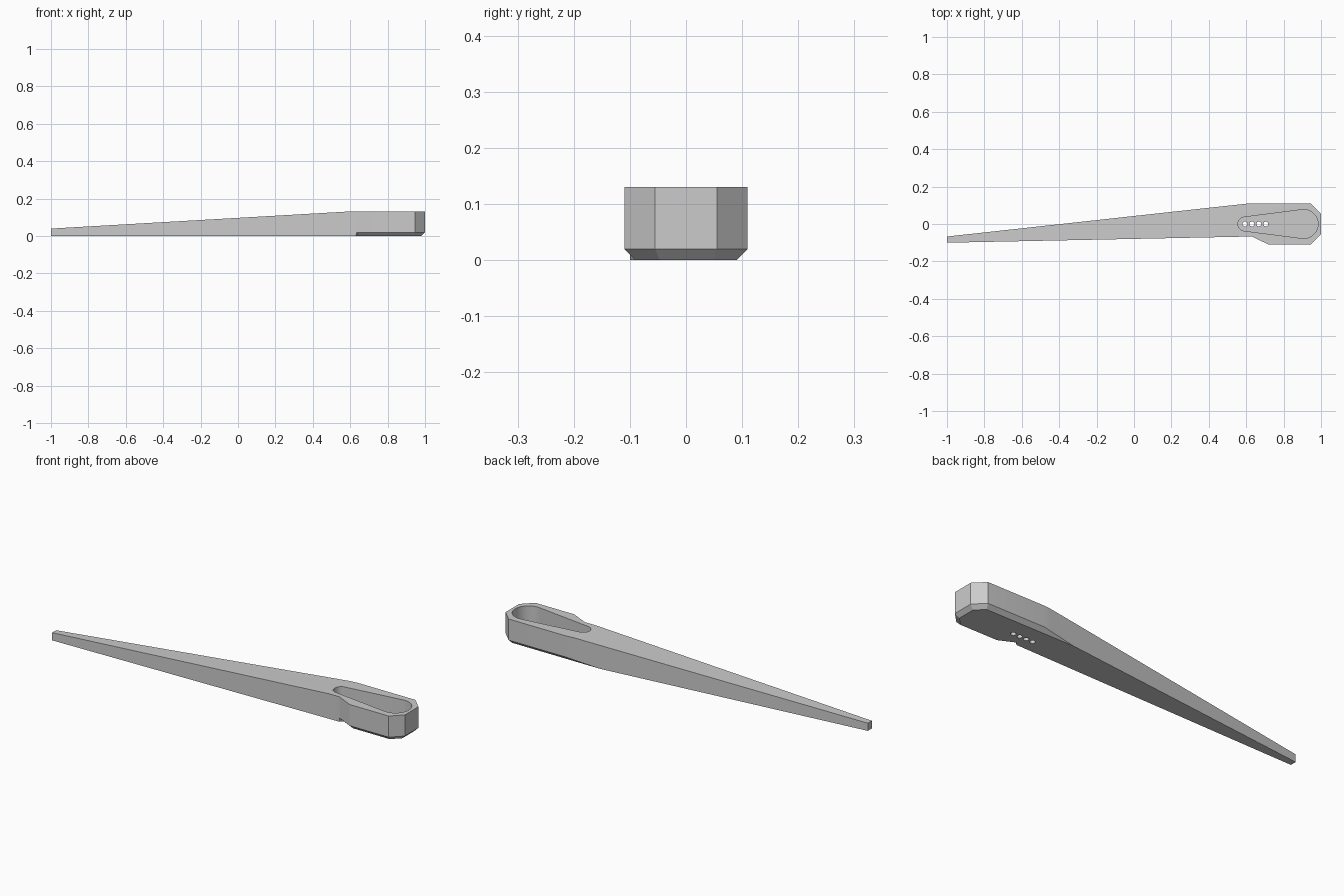
import bpy, bmesh, math
from mathutils import Vector

cube = bpy.data.objects.get("Cube")
if cube:
    bpy.data.objects.remove(cube)

grey = bpy.data.materials.new("plain_grey")
grey.use_nodes = True
colour = (0.6, 0.6, 0.6, 1)
grey.diffuse_color = colour
grey.node_tree.nodes["Principled BSDF"].inputs["Base Color"].default_value = colour

CREASE, TOP, CHAMFER = 0.57, 0.13, 0.02


def make_object(name, bm):
    bmesh.ops.recalc_face_normals(bm, faces=bm.faces)
    mesh = bpy.data.meshes.new(name)
    bm.to_mesh(mesh)
    bm.free()
    mesh.materials.append(grey)
    obj = bpy.data.objects.new(name, mesh)
    bpy.context.collection.objects.link(obj)
    return obj


def prism(name, outline, z0, z1):
    bm = bmesh.new()
    face = bm.faces.new([bm.verts.new((x, y, z0)) for x, y in outline])
    side = bmesh.ops.extrude_face_region(bm, geom=[face])
    verts = [v for v in side["geom"] if isinstance(v, bmesh.types.BMVert)]
    bmesh.ops.translate(bm, verts=verts, vec=(0, 0, z1 - z0))
    return make_object(name, bm)


def arc(cx, radius, start, end, steps):
    angles = [start + (end - start) * i / steps for i in range(steps + 1)]
    return [(cx + radius * math.cos(a), radius * math.sin(a)) for a in angles]


def top_height(x):
    return TOP if x >= CREASE else 0.04 + (TOP - 0.04) * (x + 1) / (CREASE + 1)


# Outline: wall position, then the bottom edge position and the chamfer height
outline = [
    ((-1, -0.1), (-1, -0.1), 0),
    ((CREASE, -0.068), (CREASE, -0.068), 0),
    ((0.63, -0.067), (0.63, -0.067), 0),
    ((0.634, -0.069), (0.645, -0.051), CHAMFER),
    ((0.72, -0.11), (0.725, -0.09), CHAMFER),
    ((0.945, -0.11), (0.937, -0.09), CHAMFER),
    ((1, -0.055), (0.98, -0.047), CHAMFER),
    ((1, 0.055), (0.98, 0.047), CHAMFER),
    ((0.945, 0.11), (0.937, 0.09), CHAMFER),
    ((0.615, 0.11), (0.615, 0.09), CHAMFER),
    ((CREASE, 0.105), (CREASE, 0.09), 0.015),
    ((0.43, 0.09), (0.43, 0.09), 0),
    ((-1, -0.067), (-1, -0.067), 0),
]

# Tapered arm with a chamfered head
bm = bmesh.new()
low, mid, high = [], [], []
for wall, foot, rise in outline:
    low.append(bm.verts.new((*foot, 0)))
    mid.append(bm.verts.new((*wall, rise)) if rise else low[-1])
    high.append(bm.verts.new((*wall, top_height(wall[0]))))
bm.faces.new(low)
bm.faces.new([v for v in high if v.co.x < CREASE + 0.001])
bm.faces.new([v for v in high if v.co.x > CREASE - 0.001])
count = len(outline)
for i in range(count):
    j = (i + 1) % count
    bm.faces.new([mid[i], mid[j], high[j], high[i]])
    band = list(dict.fromkeys([low[i], low[j], mid[j], mid[i]]))
    if len(band) > 2:
        bm.faces.new(band)
arm = make_object("tapered_arm", bm)

# Teardrop pocket and the row of small drilled holes
r_small, r_big, x_small, x_big = 0.037, 0.077, 0.593, 0.907
tangent = math.acos((r_small - r_big) / (x_big - x_small))
teardrop = (arc(x_big, r_big, -tangent, tangent, 32)
            + arc(x_small, r_small, tangent, 2 * math.pi - tangent, 24))
cutters = [prism("pocket_cutter", teardrop, 0.03, 0.2)]
for i in range(4):
    hole = arc(0.593 + 0.0373 * i, 0.013, 0, 2 * math.pi, 20)[:-1]
    cutters.append(prism("hole_cutter", hole, -0.05, 0.06))

bpy.context.view_layer.objects.active = arm
for cutter in cutters:
    cutter.hide_render = True
    mod = arm.modifiers.new("cut", "BOOLEAN")
    mod.operation = "DIFFERENCE"
    mod.solver = "EXACT"
    mod.object = cutter
    bpy.ops.object.modifier_apply(modifier=mod.name)
    bpy.data.objects.remove(cutter)

# Smooth the curved pocket walls, keep every edge crisp
bpy.ops.object.select_all(action="DESELECT")
arm.select_set(True)
bpy.ops.object.shade_smooth_by_angle(angle=math.radians(20))
